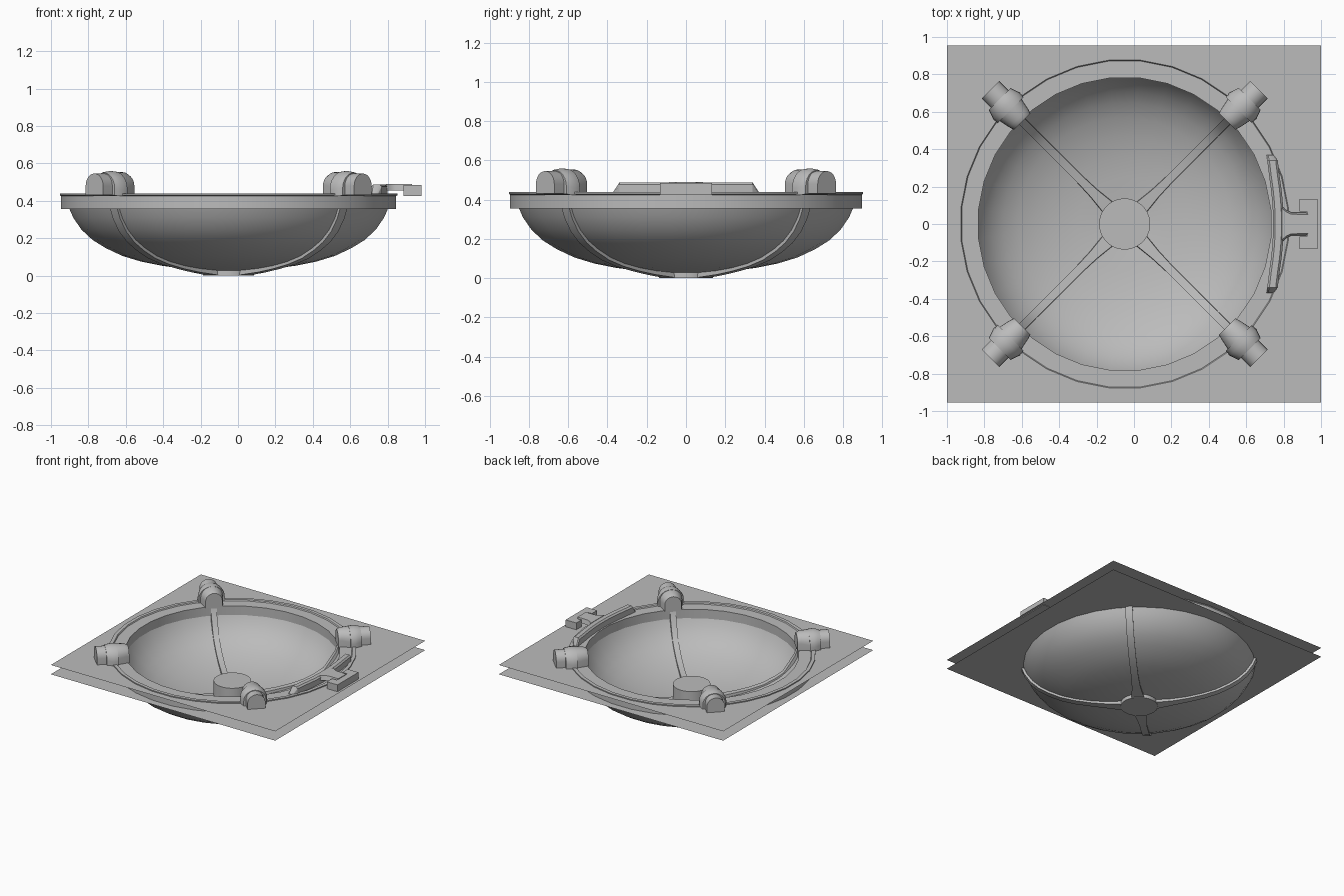
import bpy, bmesh, math
from mathutils import Vector

if "Cube" in bpy.data.objects:
    bpy.data.objects.remove(bpy.data.objects["Cube"])

CX = -0.05          # bowl axis
SEG = 32
grey = bpy.data.materials.new("light grey")
grey.diffuse_color = (0.5, 0.5, 0.5, 1)
grey.use_nodes = True
grey.node_tree.nodes["Principled BSDF"].inputs["Base Color"].default_value = grey.diffuse_color


def finish(name, bm, smooth=True, recalc=True):
    if recalc:
        bmesh.ops.recalc_face_normals(bm, faces=bm.faces)
    me = bpy.data.meshes.new(name)
    bm.to_mesh(me)
    bm.free()
    me.materials.append(grey)
    ob = bpy.data.objects.new(name, me)
    bpy.context.collection.objects.link(ob)
    if smooth:
        bpy.ops.object.select_all(action='DESELECT')
        ob.select_set(True)
        bpy.context.view_layer.objects.active = ob
        bpy.ops.object.shade_smooth_by_angle(angle=math.radians(30))
    return ob


def circle(r, z):
    return [Vector((CX + r * math.cos((i + .5) * math.tau / SEG),
                    r * math.sin((i + .5) * math.tau / SEG), z)) for i in range(SEG)]


def loft(name, sections, closed=False, caps=True):
    """Skin a list of equal-length closed sections."""
    bm = bmesh.new()
    rows = [[bm.verts.new(p) for p in s] for s in sections]
    n = len(rows[0])
    pairs = list(zip(rows, rows[1:])) + ([(rows[-1], rows[0])] if closed else [])
    for a, b in pairs:
        for i in range(n):
            j = (i + 1) % n
            bm.faces.new((a[i], a[j], b[j], b[i]))
    if caps and not closed:
        bm.faces.new(rows[0])
        bm.faces.new(rows[-1])
    return finish(name, bm)


def box(name, x0, x1, y0, y1, z0, z1):
    r = lambda z: [(x0, y0, z), (x1, y0, z), (x1, y1, z), (x0, y1, z)]
    return loft(name, [r(z0), r(z1)])


# square sheets around the rim, with a round opening
def sheet(name, z, hole):
    bm = bmesh.new()
    outer = [(-1, -.955, z), (1, -.955, z), (1, .955, z), (-1, .955, z)]
    edges = []
    for loop in (outer, circle(hole, z)):
        vs = [bm.verts.new(p) for p in loop]
        edges += [bm.edges.new((vs[i], vs[(i + 1) % len(vs)])) for i in range(len(vs))]
    bmesh.ops.triangle_fill(bm, edges=edges, use_beauty=True, normal=(0, 0, 1))
    finish(name, bm, smooth=False, recalc=False)


sheet("upper_sheet", .43, .9)
sheet("lower_sheet", .355, .9)

# rim with a raised outer lip
rim = [(.785, .355), (.785, .43), (.875, .43), (.88, .438), (.907, .438),
       (.907, .43), (.9, .425), (.9, .355)]
loft("rim", [circle(r, z) for r, z in rim], closed=True)

# bowl shell: outer then inner skin
outer = [(.855, .356), (.835, .31), (.79, .245), (.73, .19), (.66, .147),
         (.57, .105), (.47, .075), (.36, .053), (.25, .038), (.1, .025)]
inner = [(.1, .06), (.25, .075), (.36, .092), (.47, .12), (.57, .157),
         (.65, .2), (.71, .25), (.76, .31), (.785, .358)]
loft("bowl", [circle(r, z) for r, z in outer + inner], closed=True)

# central hub
loft("hub", [circle(.137, 0), circle(.137, .195)])


# arch cross-section for the clamps, upright across the radial direction
def arch(d, dist, hw, z0, top):
    side = Vector((-d.y, d.x, 0))
    spring = max(z0 + .01, top - hw)
    pts = [(-hw, z0), (hw, z0)]
    pts += [(hw * math.cos(k * math.pi / 12), spring + (top - spring) * math.sin(k * math.pi / 12))
            for k in range(13)]
    c = Vector((CX, 0, 0)) + d * dist
    return [c + side * u + Vector((0, 0, z)) for u, z in pts]


rib_path = [(.868, .355), (.848, .305), (.803, .237), (.742, .18), (.67, .135), (.58, .092),
            (.475, .06), (.36, .036), (.25, .018), (.1, .0)]
for k in range(4):
    a = math.radians(45 + 90 * k)
    d = Vector((math.cos(a), math.sin(a), 0))
    side = Vector((-d.y, d.x, 0))
    n = str(k + 1)

    # rib running through the shell, flaring at the hub
    secs = []
    for i, (r, z) in enumerate(rib_path):
        w = .027 if i < 8 else (.032 if i == 8 else .05)
        p = Vector((CX, 0, z)) + d * r
        t = .1 if r > .8 else .085
        up = Vector((0, 0, 1)) * t * (1 - .45 * r) - d * t * r
        secs.append([p - side * w, p + side * w,
                     p + up + side * w * .8, p + up - side * w * .8])
    loft("rib_" + n, secs)

    # clamp: tapered body, collar and end stub
    loft("clamp_body_" + n, [arch(d, .775, .062, .425, .54), arch(d, .80, .07, .425, .553),
                             arch(d, .895, .09, .425, .557)])
    loft("clamp_collar_" + n, [arch(d, .862, .097, .425, .557), arch(d, .895, .1, .425, .56),
                               arch(d, .925, .09, .425, .556), arch(d, .945, .083, .43, .55)])
    loft("clamp_stub_" + n, [arch(d, .92, .066, .432, .546), arch(d, 1.015, .066, .432, .546)])

# curved handle bar on the rim, bevelled on top
secs = []
for i in range(13):
    y = -.37 + .74 * i / 12
    x = .772 - .33 * y * y
    end = i in (0, 12)
    w, top = (.018, .44) if end else (.028, .488)
    if not end:
        y *= 1.1 if i in (1, 11) else 1
    secs.append([(x - w, y, .425), (x + w, y, .425), (x + w, y, top - .012),
                 (x + w * .6, y, top), (x - w * .6, y, top), (x - w, y, top - .012)])
loft("handle_bar", secs)

# latch stem and bracket
stem = [(.79, .10), (.815, .075), (.84, .062), (.93, .06)]
loft("latch_stem", [[(x, -w, .455), (x, w, .455), (x, w * .85, .49), (x, -w * .85, .49)]
                    for x, w in stem])
box("latch_plate", .925, .98, -.133, .133, .425, .485)
for s, nm in ((1, "back"), (-1, "front")):
    y = sorted((s * .066, s * .133))
    box("latch_arm_" + nm, .885, .93, y[0], y[1], .425, .485)
